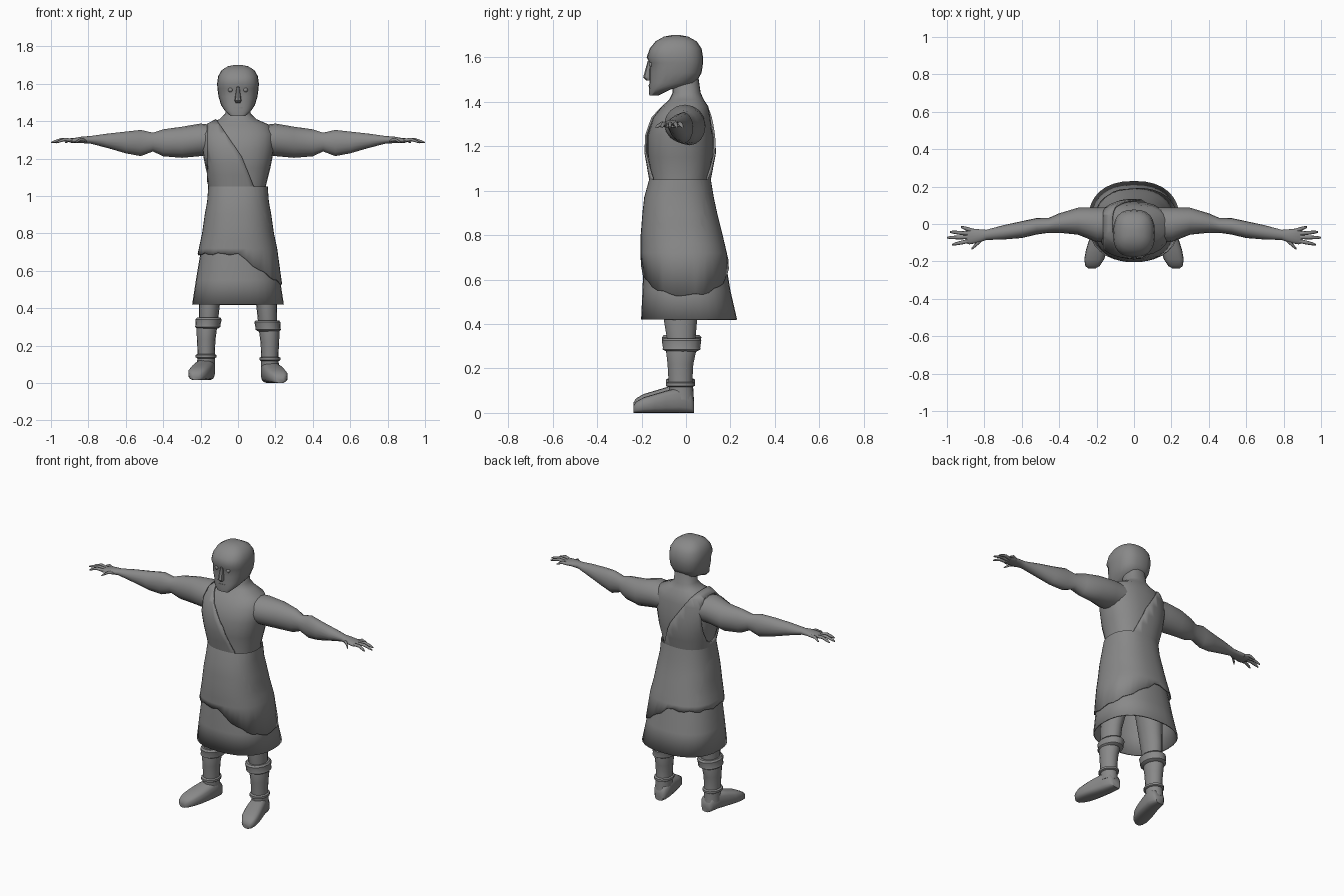
import bpy, bmesh, math
from mathutils import Vector

if "Cube" in bpy.data.objects:
    bpy.data.objects.remove(bpy.data.objects["Cube"])

grey = bpy.data.materials.new("plain_grey")
grey.use_nodes = True
colour = (0.25, 0.25, 0.25, 1)
grey.diffuse_color = colour
bsdf = grey.node_tree.nodes["Principled BSDF"]
bsdf.inputs["Base Color"].default_value = colour
bsdf.inputs["Roughness"].default_value = 0.8


def finish(name, bm, angle=45, thickness=0):
    bmesh.ops.recalc_face_normals(bm, faces=bm.faces)
    mesh = bpy.data.meshes.new(name)
    bm.to_mesh(mesh)
    bm.free()
    mesh.materials.append(grey)
    obj = bpy.data.objects.new(name, mesh)
    bpy.context.collection.objects.link(obj)
    if thickness:
        solid = obj.modifiers.new("thickness", 'SOLIDIFY')
        solid.thickness = thickness
        solid.offset = -1
    bpy.ops.object.select_all(action='DESELECT')
    obj.select_set(True)
    bpy.context.view_layer.objects.active = obj
    bpy.ops.object.shade_smooth_by_angle(angle=math.radians(angle))
    return obj


def loft(rings, caps=True):
    bm = bmesh.new()
    rows = [[bm.verts.new(p) for p in ring] for ring in rings]
    n = len(rows[0])
    for low, high in zip(rows, rows[1:]):
        for i in range(n):
            j = (i + 1) % n
            bm.faces.new((low[i], low[j], high[j], high[i]))
    if caps:
        bm.faces.new(rows[0])
        bm.faces.new(rows[-1])
    return bm


def power(v, p):
    return math.copysign(abs(v) ** p, v)


def oval(axis, centre, ra, rb, n=16, p=1.0):
    """Ring of points in the plane across the given axis."""
    a, b = [i for i in range(3) if i != axis]
    points = []
    for k in range(n):
        t = 2 * math.pi * k / n
        q = list(centre)
        q[a] += ra * power(math.cos(t), p)
        q[b] += rb * power(math.sin(t), p)
        points.append(q)
    return points


def body_ring(z, half, front, back, n=24, p=0.85):
    return oval(2, (0, (front + back) / 2, z), half, (back - front) / 2, n, p)


def sample(table, z):
    """Half width, front and back of a profile at height z."""
    for a, b in zip(table, table[1:]):
        if z <= b[0]:
            t = max(0, (z - a[0]) / (b[0] - a[0]))
            return [u + (v - u) * t for u, v in zip(a[1:], b[1:])]
    return table[-1][1:]


# Torso and neck
torso = [(.90, .155, -.17, .11), (1.05, .148, -.153, .102), (1.15, .173, -.172, .12),
         (1.25, .193, -.173, .12), (1.33, .197, -.148, .11), (1.38, .168, -.108, .10),
         (1.41, .10, -.075, .08), (1.44, .068, -.06, .066), (1.55, .06, -.06, .05)]
finish("torso", loft([body_ring(*r) for r in torso]), 60)

# Head with brow ridge
head = [(1.428, .04, -.165, -.125), (1.455, .07, -.167, -.07), (1.485, .09, -.165, .045),
        (1.53, .104, -.165, .07), (1.575, .11, -.163, .077), (1.60, .112, -.177, .077),
        (1.64, .106, -.163, .07), (1.672, .088, -.137, .048), (1.693, .055, -.10, .01),
        (1.70, .02, -.065, -.025)]
finish("head", loft([body_ring(*r, p=0.78) for r in head]), 50)
nose = [(1.585, .008, -.172, -.14), (1.51, .018, -.193, -.14), (1.496, .013, -.178, -.14)]
finish("nose", loft([body_ring(*r, n=8) for r in nose]), 30)
finish("mouth", loft([body_ring(z, .03, -.169, -.14, n=12) for z in (1.468, 1.476)]), 30)

# Skirt, open below
skirt = [(.42, .245, -.202, .23), (.55, .225, -.196, .2), (.7, .2, -.19, .175),
         (.8, .178, -.18, .15)]
finish("skirt", loft([body_ring(*r, n=32) for r in skirt], False), 50, .008)

# Draped tunic with a slanting hem, lowest on the left
tunic = [(.50, .239, -.202, .205), (.68, .218, -.204, .193), (.80, .192, -.204, .165),
         (.90, .178, -.196, .14), (.97, .165, -.188, .125), (1.05, .159, -.166, .112),
         (1.17, .185, -.187, .135), (1.25, .205, -.184, .131), (1.33, .208, -.159, .12),
         (1.38, .178, -.119, .11), (1.42, .1, -.087, .09)]
n = 40
rings = []
for z in (0, .72, .76, .8, .85, .9, .97, 1.05, 1.11, 1.17, 1.25, 1.33, 1.38, 1.42):
    ring = []
    for k in range(n):
        c = math.cos(2 * math.pi * k / n)
        hem = .69 - .16 * max(0, c) ** .8 + .006 * math.sin(k * 1.9)
        height = hem if z == 0 else z
        ring.append(body_ring(height, *sample(tunic, height), n=n)[k])
    rings.append(ring)
bm = loft(rings, False)
# Cut the diagonal neckline and the right armhole
neck_high = (Vector((-.11, 0, 1.40)), Vector((.19, 0, .13)))
neck_low = (Vector((.02, 0, 1.21)), Vector((.16, 0, .065)))
under_arm = (Vector((0, 0, 1.05)), Vector((0, 0, 1)))
arm_side = (Vector((-.165, 0, 0)), Vector((-1, 0, 0)))
for co, no in (neck_high, neck_low, under_arm, arm_side):
    bmesh.ops.bisect_plane(bm, geom=bm.verts[:] + bm.edges[:] + bm.faces[:],
                           plane_co=co, plane_no=no)


def beyond(point, plane):
    return (point - plane[0]).dot(plane[1]) > 0


gone = []
for f in bm.faces:
    c = f.calc_center_median()
    neckline = beyond(c, neck_high) or beyond(c, neck_low)
    if beyond(c, under_arm) and (neckline or beyond(c, arm_side)):
        gone.append(f)
bmesh.ops.delete(bm, geom=gone, context='FACES')
finish("tunic", bm, 50, .008)

# Limbs, mirrored left and right
arm = [(.1, 0, 1.30, .09, .075), (.2, -.005, 1.30, .092, .087), (.3, .015, 1.287, .072, .083),
       (.4, .005, 1.284, .052, .072), (.455, -.007, 1.288, .04, .05),
       (.52, -.012, 1.283, .044, .07), (.6, -.03, 1.286, .045, .058),
       (.7, -.045, 1.295, .038, .038), (.79, -.058, 1.30, .027, .02),
       (.83, -.064, 1.30, .036, .018), (.88, -.066, 1.296, .043, .013), (.9, -.066, 1.293, .036, .008)]
fingers = {"little_finger": ((.86, -.036), (.925, -.016)),
           "ring_finger": ((.88, -.052), (.985, -.042)),
           "middle_finger": ((.88, -.07), (1.0, -.073)),
           "index_finger": ((.88, -.09), (.972, -.11)),
           "thumb": ((.81, -.08), (.87, -.134))}
leg = [(.75, .1, 0, .085, .1), (.5, .14, -.02, .062, .08), (.42, .153, -.025, .056, .075),
       (.30, .16, -.02, .05, .06)]
shaft = [(.32, .165, -.022, .05, .06), (.28, .167, -.022, .055, .068), (.22, .17, -.025, .05, .058),
         (.15, .17, -.025, .046, .054), (.06, .172, -.02, .048, .055)]
cuff = [(.335, .157, -.02, .062, .08), (.325, .157, -.02, .07, .089), (.295, .16, -.02, .066, .084),
        (.285, .162, -.02, .068, .085), (.275, .164, -.02, .055, .066)]
anklet = [(.14, .171, -.025, .047, .056), (.135, .171, -.025, .055, .066),
          (.122, .171, -.025, .055, .066), (.117, .171, -.025, .047, .056)]
foot = [(.037, .165, .028, .05), (.022, .166, .042, .09), (-.03, .172, .05, .115),
        (-.09, .187, .055, .10), (-.14, .2, .057, .085), (-.19, .213, .053, .07),
        (-.225, .222, .038, .05), (-.237, .225, .02, .03)]

for side, s in (("left", 1), ("right", -1)):
    lift = 0 if s > 0 else .015

    def upright(part, table, dz=0, angle=50):
        finish(side + "_" + part,
               loft([oval(2, (s * x, y, z + dz), rx, ry) for z, x, y, rx, ry in table]), angle)

    finish(side + "_arm", loft([oval(0, (s * x, y, z), ry, rz) for x, y, z, ry, rz in arm]), 60)
    for name, (base, tip) in fingers.items():
        rings = []
        for t, z, r in ((0, 1.296, .011), (.5, 1.302, .0105), (.85, 1.291, .008), (1, 1.285, .004)):
            x, y = [a + (b - a) * t for a, b in zip(base, tip)]
            rings.append(oval(0, (s * x, y, z), r, r * .85, 8))
        finish(side + "_" + name, loft(rings), 60)

    upright("leg", leg)
    upright("boot_shaft", shaft, lift)
    upright("boot_cuff", cuff, lift, 35)
    upright("boot_anklet", anklet, lift, 35)
    finish(side + "_boot_foot",
           loft([oval(1, (s * x, y, top / 2 + lift), hw, top / 2, p=0.65)
                 for y, x, hw, top in foot]), 50)

    # Eye set under the brow
    bm = bmesh.new()
    bmesh.ops.create_uvsphere(bm, u_segments=12, v_segments=8, radius=.013)
    bmesh.ops.translate(bm, verts=bm.verts, vec=(s * .04, -.154, 1.567))
    finish(side + "_eye", bm, 60)
